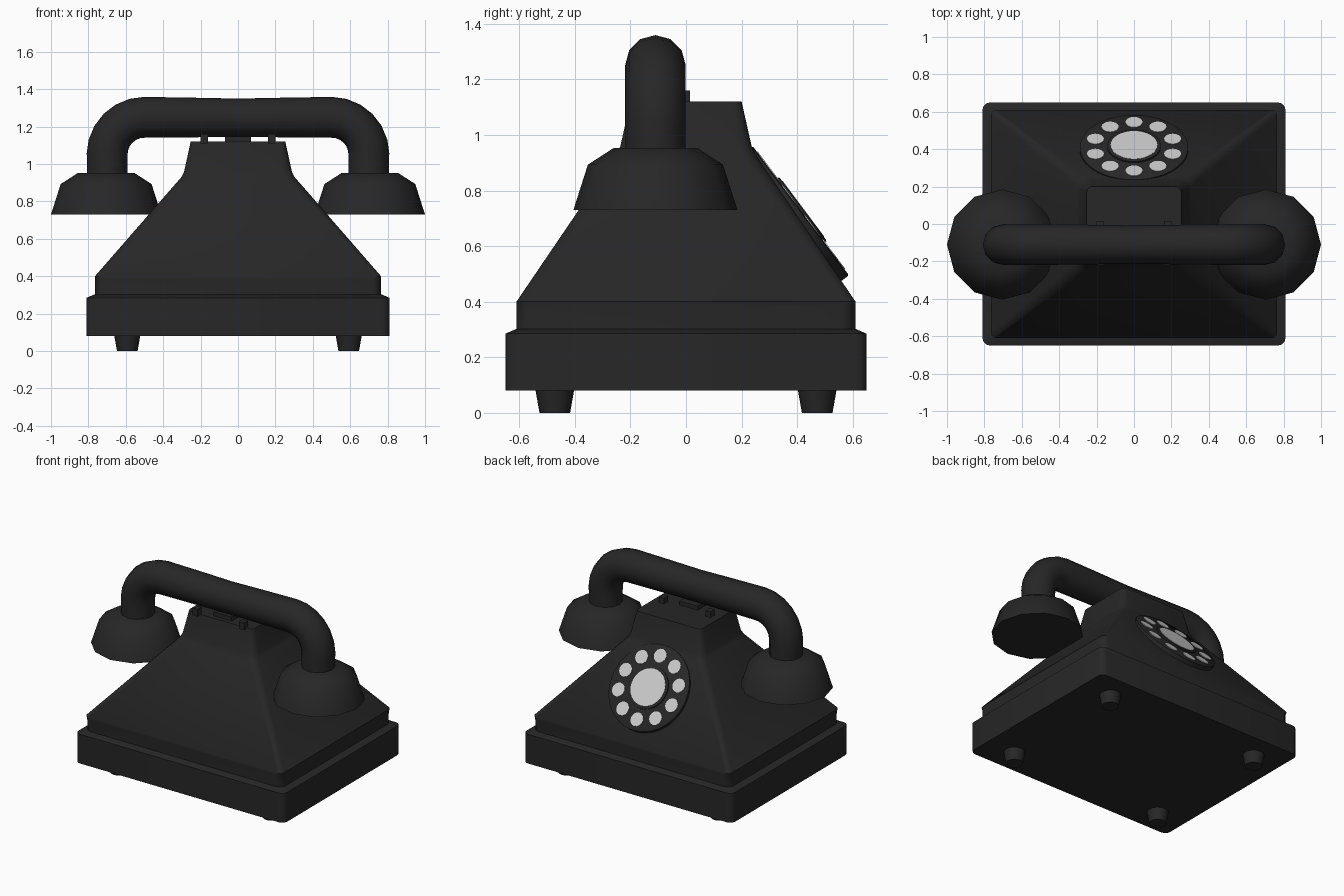
import bpy, math
from mathutils import Vector, Matrix

if "Cube" in bpy.data.objects:
    bpy.data.objects.remove(bpy.data.objects["Cube"])


def material(name, v):
    m = bpy.data.materials.new(name)
    m.diffuse_color = (v, v, v, 1)
    m.use_nodes = True
    m.node_tree.nodes["Principled BSDF"].inputs["Base Color"].default_value = m.diffuse_color
    return m


BLACK = material("black", 0.02)
LIGHT = material("light", 0.6)


def loft(name, rings, mat=BLACK, matrix=None, angle=35):
    """Skin a list of equal-length point rings and cap both ends."""
    n = len(rings[0])
    verts = [Vector(p) for r in rings for p in r]
    faces = [(i * n + j, i * n + (j + 1) % n, (i + 1) * n + (j + 1) % n, (i + 1) * n + j)
             for i in range(len(rings) - 1) for j in range(n)]
    last = (len(rings) - 1) * n
    faces += [tuple(reversed(range(n))), tuple(range(last, last + n))]
    me = bpy.data.meshes.new(name)
    me.from_pydata(verts, [], faces)
    if matrix:
        me.transform(matrix)
    ob = bpy.data.objects.new(name, me)
    bpy.context.collection.objects.link(ob)
    me.materials.append(mat)
    bpy.ops.object.select_all(action='DESELECT')
    ob.select_set(True)
    bpy.context.view_layer.objects.active = ob
    bpy.ops.object.mode_set(mode='EDIT')
    bpy.ops.mesh.select_all(action='SELECT')
    bpy.ops.mesh.normals_make_consistent(inside=False)
    bpy.ops.object.mode_set(mode='OBJECT')
    bpy.ops.object.shade_smooth_by_angle(angle=math.radians(angle))
    return ob


def rect(z, hx, hy, r, seg=3):
    """Rounded rectangle ring at height z."""
    pts = []
    for k, (sx, sy) in enumerate([(1, 1), (-1, 1), (-1, -1), (1, -1)]):
        for s in range(seg + 1):
            a = math.pi / 2 * (k + s / seg)
            pts.append((sx * (hx - r) + r * math.cos(a), sy * (hy - r) + r * math.sin(a), z))
    return pts


def lathe(name, profile, sides, loc=(0, 0, 0), mat=BLACK, matrix=None, angle=35):
    """Revolve (radius, z) pairs about a vertical axis."""
    rings = [[(loc[0] + r * math.cos(2 * math.pi * j / sides),
               loc[1] + r * math.sin(2 * math.pi * j / sides), loc[2] + z)
              for j in range(sides)] for r, z in profile]
    return loft(name, rings, mat, matrix, angle)


def box(name, x0, x1, y0, y1, z0, z1):
    loft(name, [[(x0, y0, z), (x1, y0, z), (x1, y1, z), (x0, y1, z)] for z in (z0, z1)])


# plinth and sloped housing
loft("base", [rect(0.08, .81, .65, .04), rect(.285, .81, .65, .04), rect(.302, .77, .61, .035)])
loft("housing", [rect(.29, .765, .61, .05), rect(.385, .765, .61, .045), rect(.40, .765, .61, .03),
                 rect(.93, .303, .25, .05), rect(.96, .288, .236, .05), rect(1.12, .253, .2, .03)])

# feet
for sx in (-1, 1):
    for sy in (-1, 1):
        lathe("foot", [(.055, 0), (.07, .085)], 16, (sx * .592, sy * .472, 0))

# cradle prongs and centre rest
for sx in (-1, 1):
    for y in (-.01, -.2):
        box("cradle_prong", sx * .18 - .02, sx * .18 + .02, y - .02, y + .025, 1.11, 1.16)
box("cradle_rest", -.07, .07, -.17, -.03, 1.11, 1.148)

# handset grip: twelve-sided tube along an arch
half = [((.70, .93), .108), ((.70, 1.0), .108)]
for i in range(7):
    a = math.pi / 2 * i / 6
    half.append(((.5 + .2 * math.cos(a), 1.05 + .2 * math.sin(a)), .109))
half.append(((.25, 1.249), .106))
path = half + [((0, 1.2475), .1025)] + [((-x, z), r) for (x, z), r in reversed(half)]
rings = []
for i, ((x, z), r) in enumerate(path):
    (xa, za), (xb, zb) = path[max(i - 1, 0)][0], path[min(i + 1, len(path) - 1)][0]
    t = Vector((xb - xa, 0, zb - za)).normalized()
    side = Vector((0, 1, 0))
    up = t.cross(side)
    rings.append([Vector((x, -.11, z)) + r * (math.cos(k * math.pi / 6) * side + math.sin(k * math.pi / 6) * up)
                  for k in range(12)])
loft("handset_grip", rings, angle=40)

# ear and mouth cups
for sx in (-1, 1):
    lathe("handset_cup", [(.295, .73), (.243, .893), (.15, .953)], 12, (sx * .705, -.11, 0), angle=40)

# rotary dial, built flat and tilted onto the sloped face
tilt = Matrix.Translation((0, .413, .7275)) @ Matrix.Rotation(-math.radians(53.3), 4, 'X')
lathe("dial_plate", [(.29, -.045), (.29, -.004), (.284, 0)], 40, matrix=tilt)
lathe("dial_hub", [(.143, -.01), (.143, .008), (.138, .01)], 32, matrix=tilt)
lathe("dial_centre", [(.125, 0), (.125, .012)], 32, mat=LIGHT, matrix=tilt)
for i in range(10):
    a = math.pi / 2 + math.pi / 5 * i
    lathe("finger_hole", [(.046, -.01), (.046, .003)], 16,
          (.217 * math.cos(a), .217 * math.sin(a), 0), LIGHT, tilt)
